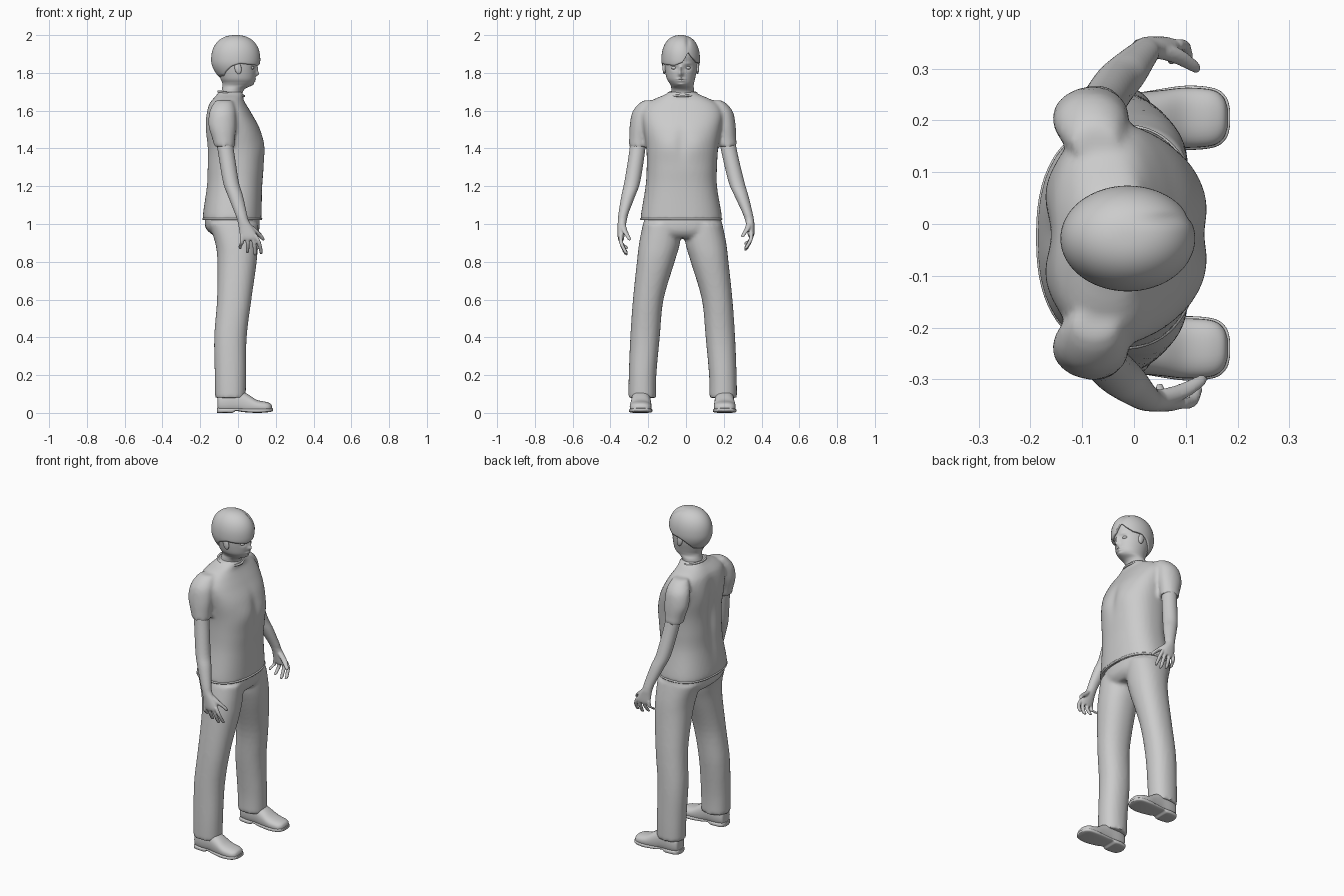
import bpy, bmesh, math
from mathutils import Vector, Matrix


def rings_between(keys, steps):
    """Catmull-Rom interpolation of key rings."""
    out = []
    for i in range(len(keys) - 1):
        p = [keys[max(i - 1, 0)], keys[i], keys[i + 1], keys[min(i + 2, len(keys) - 1)]]
        for s in range(steps):
            t = s / steps
            out.append([0.5 * (2 * b + (c - a) * t + (2 * a - 5 * b + 4 * c - d) * t * t
                               + (3 * b - a - 3 * c + d) * t ** 3) for a, b, c, d in zip(*p)])
    return out + [list(keys[-1])]


def loft(bm, keys, e=2.0, n=32, steps=5, along_x=False, floor=None, warp=None):
    """Key ring: (height, centre a, centre b, radius a, radius b)."""
    rows = []
    for h, ca, cb, ra, rb in rings_between(keys, steps):
        row = []
        for k in range(n):
            t = 2 * math.pi * k / n
            c, s = math.cos(t), math.sin(t)
            a = ca + max(ra, .001) * math.copysign(abs(c) ** (2 / e), c)
            b = cb + max(rb, .001) * math.copysign(abs(s) ** (2 / e), s)
            v = Vector((h, a, b)) if along_x else Vector((a, b, h))
            if floor is not None:
                v.z = max(v.z, floor)
            row.append(bm.verts.new(warp(v) if warp else v))
        rows.append(row)
    for r0, r1 in zip(rows, rows[1:]):
        for k in range(n):
            bm.faces.new((r0[k], r0[(k + 1) % n], r1[(k + 1) % n], r1[k]))
    bm.faces.new(rows[0][::-1])
    bm.faces.new(rows[-1])


def finish(name, bm, voxel=None, smooth=4, bumps=()):
    bmesh.ops.recalc_face_normals(bm, faces=bm.faces)
    me = bpy.data.meshes.new(name)
    bm.to_mesh(me)
    bm.free()
    ob = bpy.data.objects.new(name, me)
    bpy.context.collection.objects.link(ob)
    if voxel:
        m = ob.modifiers.new("merge", 'REMESH')
        m.mode, m.voxel_size = 'VOXEL', voxel
        m = ob.modifiers.new("soften", 'SMOOTH')
        m.factor, m.iterations = .5, smooth
        ob.data = bpy.data.meshes.new_from_object(
            ob.evaluated_get(bpy.context.evaluated_depsgraph_get()))
        ob.modifiers.clear()
    # soft sculpted bumps: centre, radii, push
    for c, r, push in bumps:
        for v in ob.data.vertices:
            d = sum(((v.co[i] - c[i]) / r[i]) ** 2 for i in range(3))
            if d < 9:
                v.co += Vector(push) * math.exp(-d)
    bpy.ops.object.select_all(action='DESELECT')
    ob.select_set(True)
    bpy.context.view_layer.objects.active = ob
    bpy.ops.object.shade_smooth_by_angle(angle=math.radians(50))
    return ob


def same(v):
    return v


def left_leg(v):
    return Vector((v.x, -v.y - .035, v.z))


def left_arm(v):
    k = min(max((v.z - 1.0) / .45, 0), 1)
    low = min(max((1.05 - v.z) / .2, 0), 1)
    return Vector((v.x - .018 * low, -v.y - .035 * k, v.z + .025 * low))


# Shirt: torso and both sleeves
bm = bmesh.new()
loft(bm, [(1.02, -.03, -.025, .155, .215), (1.06, -.03, -.025, .155, .212),
          (1.2, -.02, -.025, .148, .189), (1.3, -.015, -.022, .151, .186),
          (1.4, -.013, -.02, .152, .19), (1.5, -.025, -.02, .143, .205),
          (1.58, -.045, -.02, .12, .215), (1.63, -.055, -.02, .1, .195),
          (1.66, -.053, -.02, .082, .15), (1.685, -.042, -.02, .07, .092),
          (1.7, -.04, -.02, .062, .07)], e=2.4, n=64)
for w in (same, left_arm):
    loft(bm, [(1.655, -.075, -.19, .04, .03), (1.635, -.077, -.205, .055, .047),
              (1.59, -.082, -.228, .07, .057), (1.52, -.083, -.243, .073, .055),
              (1.45, -.076, -.249, .06, .052), (1.41, -.072, -.25, .054, .051)], warp=w)
finish("shirt", bm, .01, 3, [
    ((-.17, -.02, 1.38), (.08, .04, .17), (.022, 0, 0)),
    ((-.17, -.12, 1.52), (.08, .06, .09), (-.01, 0, 0)),
    ((-.17, .08, 1.52), (.08, .06, .09), (-.01, 0, 0)),
    ((.14, -.02, 1.43), (.06, .03, .09), (-.008, 0, 0)),
    ((.13, -.1, 1.42), (.06, .06, .06), (.006, 0, 0)),
    ((.13, .06, 1.42), (.06, .06, .06), (.006, 0, 0))])

# Collar band and shirt hem
def band(name, key_c, rx, ry, r, e, tilt):
    bm = bmesh.new()
    n, m, rows = 64, 8, []
    for i in range(n):
        t = 2 * math.pi * i / n
        c, s = math.cos(t), math.sin(t)
        d = Vector((math.copysign(abs(c) ** (2 / e), c), math.copysign(abs(s) ** (2 / e), s), 0))
        p = Vector(key_c) + Vector((rx * d.x, ry * d.y, -tilt * d.x))
        rows.append([bm.verts.new(p + r * (math.cos(u) * d.normalized() + Vector((0, 0, math.sin(u)))))
                     for u in [2 * math.pi * j / m for j in range(m)]])
    for i in range(n):
        a, b = rows[i], rows[(i + 1) % n]
        for j in range(m):
            bm.faces.new((a[j], b[j], b[(j + 1) % m], a[(j + 1) % m]))
    return finish(name, bm)


band("collar", (-.036, -.019, 1.69), .068, .076, .006, 2, .012)
band("shirt_hem", (-.03, -.025, 1.027), .153, .212, .006, 2.4, 0)

# Trousers: hips and two legs merged
bm = bmesh.new()
loft(bm, [(1.07, -.03, -.0175, .14, .195), (.99, -.03, -.0175, .145, .208),
          (.95, -.02, -.0175, .125, .2), (.925, -.01, -.0175, .09, .17)], e=2.3, n=64)
for w in (same, left_leg):
    loft(bm, [(1.0, -.025, -.128, .13, .1), (.9, -.008, -.14, .113, .108),
              (.8, -.005, -.16, .104, .1), (.6, -.02, -.2, .091, .081),
              (.4, -.04, -.217, .086, .078), (.2, -.04, -.23, .083, .073),
              (.08, -.04, -.232, .081, .073)], e=2.2, warp=w)
finish("trousers", bm, .01, 4)

# Arms with palm, fingers and thumb
for name, w in (("right_arm", same), ("left_arm", left_arm)):
    bm = bmesh.new()
    loft(bm, [(1.46, -.075, -.25, .043, .042), (1.36, -.06, -.262, .043, .042),
              (1.22, -.037, -.285, .042, .042), (1.15, -.014, -.305, .04, .037),
              (1.06, .014, -.33, .032, .027), (1.02, .026, -.337, .03, .024),
              (.98, .042, -.341, .038, .021), (.935, .057, -.344, .046, .018),
              (.915, .06, -.344, .042, .014)], warp=w)
    for x, tipx, tipz in ((.02, .012, .868), (.045, .05, .845), (.07, .09, .833), (.093, .122, .84)):
        mid = (x + tipx) / 2 + .004
        loft(bm, [(.94, x, -.346, .011, .011), (.9, mid, -.343, .011, .011),
                  (tipz + .015, tipx, -.322, .0095, .01), (tipz + .004, tipx, -.314, .008, .008),
                  (tipz, tipx, -.312, .003, .003)], n=14, warp=w)
    loft(bm, [(1.0, .05, -.335, .018, .016), (.965, .088, -.325, .019, .015),
              (.935, .12, -.308, .014, .012), (.918, .132, -.3, .009, .009),
              (.912, .135, -.298, .003, .003)], n=14, warp=w)
    finish(name, bm, .0045, 2)

# Shoes: upper, sole and heel
for side, w in (("right", same), ("left", left_leg)):
    bm = bmesh.new()
    loft(bm, [(-.108, -.238, .05, .02, .03), (-.1, -.238, .055, .04, .05),
              (-.06, -.238, .06, .05, .065), (.0, -.238, .06, .051, .065),
              (.05, -.239, .045, .054, .055), (.1, -.24, .033, .058, .036),
              (.15, -.24, .028, .054, .03), (.172, -.24, .025, .04, .024),
              (.18, -.24, .022, .02, .014)], e=2.4, along_x=True, floor=.012, warp=w)
    finish(side + "_shoe", bm)
    bm = bmesh.new()
    loft(bm, [(-.112, -.238, .013, .02, .012), (-.1, -.238, .013, .044, .013),
              (-.06, -.238, .013, .052, .013), (-.03, -.238, .013, .05, .013),
              (-.01, -.238, .018, .047, .008), (.03, -.239, .014, .053, .01),
              (.1, -.24, .012, .062, .012), (.155, -.24, .014, .057, .011),
              (.178, -.24, .016, .04, .009), (.185, -.24, .017, .018, .007)],
         e=4, along_x=True, floor=0, warp=w)
    finish(side + "_sole", bm)

# Head and neck, with sculpted face
Y = -.027
face = [((.1, Y, 1.795), (.03, .012, .013), (.02, 0, 0)),
        ((.1, Y, 1.822), (.03, .009, .018), (.011, 0, 0)),
        ((.095, Y, 1.767), (.03, .022, .0045), (.008, 0, 0)),
        ((.095, Y, 1.756), (.03, .018, .0045), (.007, 0, 0)),
        ((.08, Y, 1.738), (.03, .02, .01), (.008, 0, 0))]
face += [((.085, Y + s * .036, 1.827), (.03, .018, .013), (-.009, 0, 0)) for s in (-1, 1)]
face += [((.08, Y + s * .036, 1.85), (.03, .02, .006), (.004, 0, 0)) for s in (-1, 1)]
bm = bmesh.new()
loft(bm, [(1.64, -.045, -.018, .07, .078), (1.69, -.034, -.018, .058, .062),
          (1.715, -.024, -.018, .061, .06), (1.732, -.008, -.02, .075, .06),
          (1.748, -.001, -.023, .083, .066), (1.77, -.002, Y, .091, .075),
          (1.81, -.006, Y, .1, .084), (1.85, -.01, Y, .109, .088),
          (1.9, -.01, Y, .114, .09), (1.95, -.01, Y, .09, .075),
          (1.98, -.01, Y, .04, .035)], n=96, steps=8)
finish("head", bm, bumps=face)

# Eyes and ears
for side, s in (("right", -1), ("left", 1)):
    for part, c, r, tilt in (("eye", (.072, Y + s * .036, 1.827), (.014, .015, .01), 0),
                             ("ear", (.0, Y + s * .088, 1.825), (.018, .009, .032), -.2)):
        bm = bmesh.new()
        bmesh.ops.create_uvsphere(bm, u_segments=20, v_segments=12, radius=1, matrix=
                                  Matrix.Translation(c) @ Matrix.Rotation(tilt, 4, 'Y') @ Matrix.Diagonal((*r, 1)))
        finish(side + "_" + part, bm)

# Hair: cap with a swept fringe whose lower edge varies around the head
edge = [(-180, 1.775), (-130, 1.785), (-100, 1.835), (-80, 1.85), (-60, 1.845), (-20, 1.838),
        (5, 1.855), (24, 1.91), (40, 1.88), (60, 1.855), (85, 1.85), (100, 1.835),
        (130, 1.785), (180, 1.775)]


def hair_edge(deg):
    for (a, za), (b, zb) in zip(edge, edge[1:]):
        if a <= deg <= b:
            return za + (zb - za) * (deg - a) / (b - a)


bm = bmesh.new()
n, m, zc, rows = 96, 28, 1.868, []
top = bm.verts.new((-.012, -.028, 2.0))
for j in range(1, m + 1):
    row = []
    for i in range(n):
        t = -math.pi + 2 * math.pi * i / n
        z = 2.0 - (2.0 - hair_edge(math.degrees(t))) * (1 - math.cos(j / m * math.pi / 2))
        u = (z - zc) / .132
        r = max(1 - u ** 2.3, 0) ** (1 / 2.3) if u > 0 else 1 - .32 * (u / .68) ** 2
        row.append(bm.verts.new((-.012 + .13 * r * math.cos(t), -.028 + .102 * r * math.sin(t), z)))
    rows.append(row)
for i in range(n):
    k = (i + 1) % n
    bm.faces.new((top, rows[0][i], rows[0][k]))
    for a, b in zip(rows, rows[1:]):
        bm.faces.new((a[i], b[i], b[k], a[k]))
hair = finish("hair", bm, bumps=[((.07, .01, 1.97), (.06, .012, .04), (-.004, 0, -.005))])
mod = hair.modifiers.new("thickness", 'SOLIDIFY')
mod.thickness, mod.offset = .012, -1
